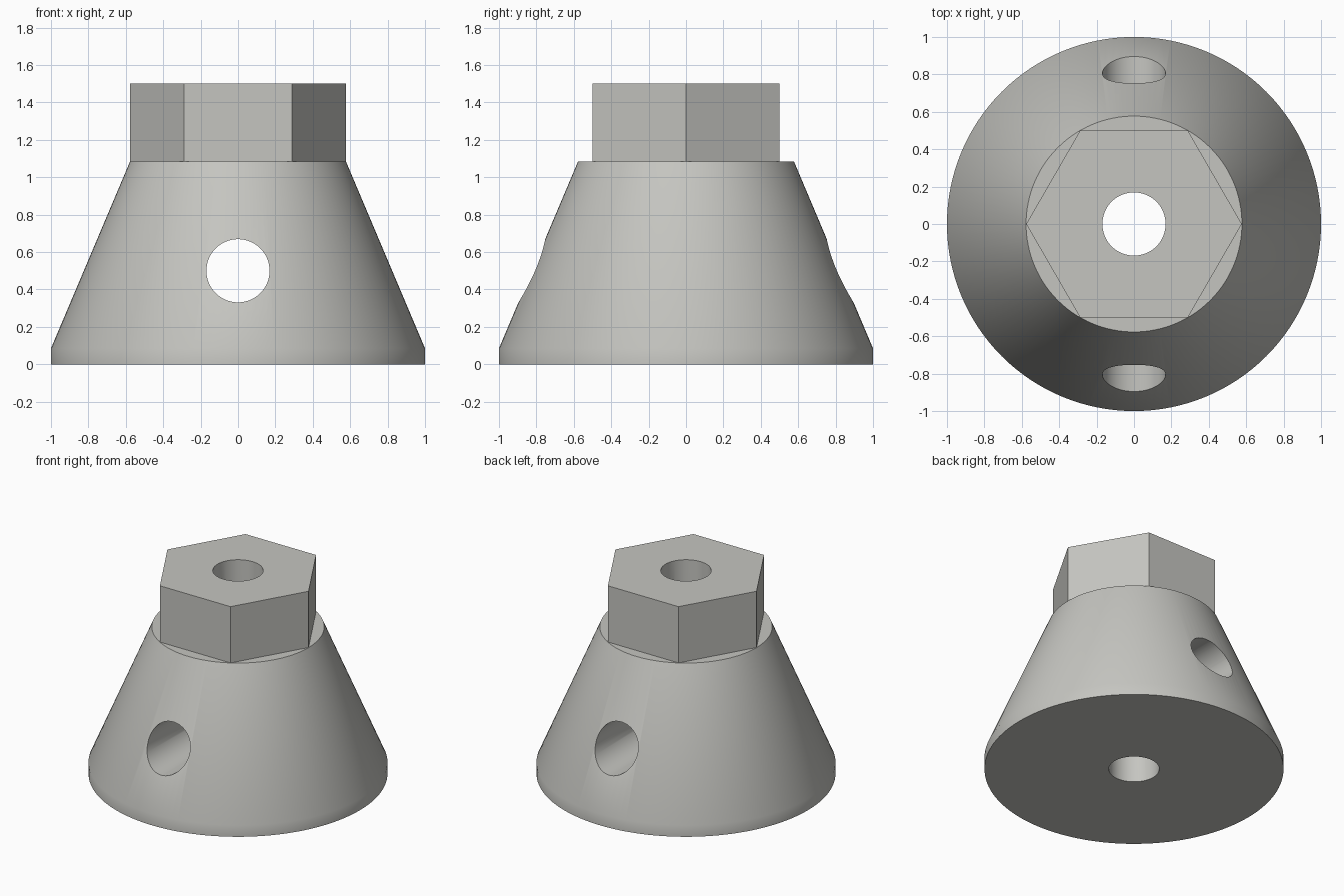
import bpy, math

if "Cube" in bpy.data.objects:
    bpy.data.objects.remove(bpy.data.objects["Cube"])

BORE_R = 0.169
TOP_Z, SHOULDER_Z, RIM_Z = 1.5, 1.085, 0.085

grey = bpy.data.materials.new("warm_grey")
grey.diffuse_color = (0.56, 0.56, 0.53, 1)
grey.use_nodes = True
grey.node_tree.nodes["Principled BSDF"].inputs["Base Color"].default_value = grey.diffuse_color


def lathe(name, profile, sides, location=(0, 0, 0), rotation=(0, 0, 0)):
    """Closed solid from a (radius, z) profile, capped with n-gons."""
    verts = [(r * math.cos(math.tau * i / sides), r * math.sin(math.tau * i / sides), z)
             for r, z in profile for i in range(sides)]
    faces = [tuple(reversed(range(sides))),
             tuple(range(len(verts) - sides, len(verts)))]
    for k in range(len(profile) - 1):
        for i in range(sides):
            j = (i + 1) % sides
            a, b = k * sides, (k + 1) * sides
            faces.append((a + i, a + j, b + j, b + i))
    mesh = bpy.data.meshes.new(name)
    mesh.from_pydata(verts, [], faces)
    mesh.materials.append(grey)
    obj = bpy.data.objects.new(name, mesh)
    obj.location, obj.rotation_euler = location, rotation
    bpy.context.collection.objects.link(obj)
    return obj


# Conical body with a short straight rim
body = lathe("conical_body", [(1, 0), (1, RIM_Z), (0.577, SHOULDER_Z)], 128)

# Hexagonal head, sunk slightly into the body
head = lathe("hex_head", [(0.5765, 1.0), (0.5765, TOP_Z)], 6)

# Vertical bore and front-to-back cross bore
bore = lathe("vertical_bore", [(BORE_R, -0.5), (BORE_R, 2)], 64)
cross = lathe("cross_bore", [(BORE_R, -1.5), (BORE_R, 1.5)], 64,
              (0, 0, 0.5), (math.pi / 2, 0, 0))

bpy.context.view_layer.objects.active = body
for tool, operation in ((head, 'UNION'), (bore, 'DIFFERENCE'), (cross, 'DIFFERENCE')):
    tool.hide_render = True
    mod = body.modifiers.new(tool.name, 'BOOLEAN')
    mod.object, mod.operation, mod.solver = tool, operation, 'EXACT'
    bpy.ops.object.modifier_apply(modifier=mod.name)
    bpy.data.objects.remove(tool)

# Smooth cone and bores, crisp edges elsewhere
body.select_set(True)
bpy.ops.object.shade_smooth_by_angle(angle=math.radians(30))
